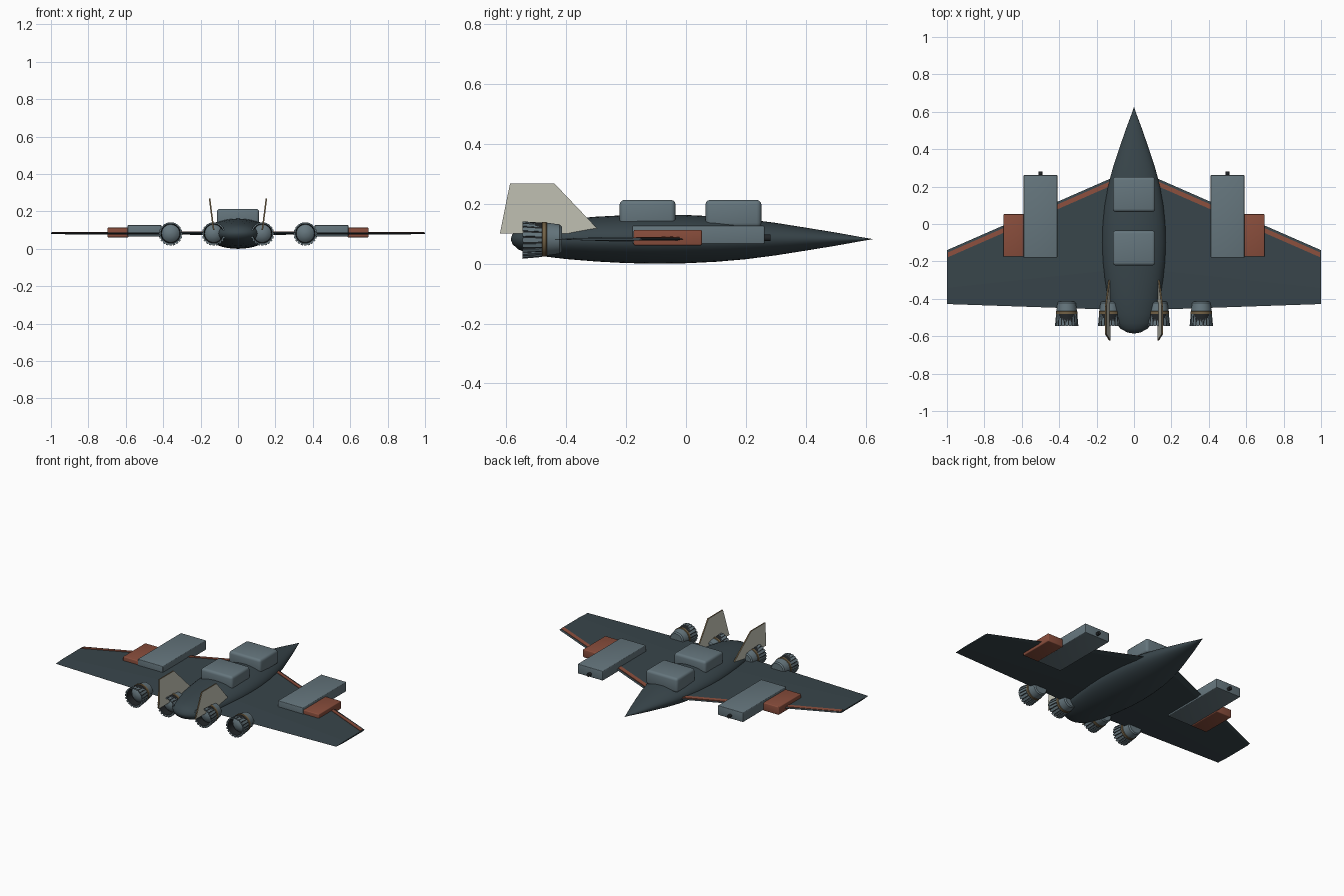
import bpy, bmesh, math
from mathutils import Vector

cube = bpy.data.objects.get("Cube")
if cube:
    bpy.data.objects.remove(cube, do_unlink=True)


def material(name, rgb):
    m = bpy.data.materials.new(name)
    m.use_nodes = True
    m.diffuse_color = (*rgb, 1)
    m.node_tree.nodes["Principled BSDF"].inputs["Base Color"].default_value = (*rgb, 1)
    return m


HULL = material("dark slate", (0.04, 0.06, 0.07))
GREY = material("blue grey", (0.13, 0.18, 0.205))
RUST = material("rust red", (0.25, 0.075, 0.045))
BONE = material("bone", (0.6, 0.6, 0.51))
BRASS = material("dull brass", (0.17, 0.12, 0.06))
BLACK = material("soot", (0.015, 0.018, 0.02))
MID = 0.082  # height of the centre line


def finish(name, bm, mats, smooth=False):
    bmesh.ops.recalc_face_normals(bm, faces=bm.faces)
    mesh = bpy.data.meshes.new(name)
    bm.to_mesh(mesh)
    bm.free()
    ob = bpy.data.objects.new(name, mesh)
    bpy.context.collection.objects.link(ob)
    for m in mats:
        mesh.materials.append(m)
    if smooth:
        bpy.ops.object.select_all(action='DESELECT')
        ob.select_set(True)
        bpy.context.view_layer.objects.active = ob
        bpy.ops.object.shade_smooth_by_angle(angle=math.radians(35))
    return ob


def loft(bm, rings, closed=False):
    """Skin a list of equally long point rings and cap the ends."""
    vs = [[bm.verts.new(p) for p in r] for r in rings]
    n = len(vs[0])
    faces = []
    pairs = list(zip(vs, vs[1:])) + ([(vs[-1], vs[0])] if closed else [])
    for a, b in pairs:
        faces.append([bm.faces.new((a[i], a[(i + 1) % n], b[(i + 1) % n], b[i]))
                      for i in range(n)])
    if not closed:
        bm.faces.new(vs[0])
        bm.faces.new(vs[-1])
    return faces


def ring(x, y, rx, rz, n):
    return [Vector((x + rx * math.cos(math.tau * i / n), y,
                    MID + rz * math.sin(math.tau * i / n))) for i in range(n)]


def box(name, lo, hi, mat, bevel):
    bm = bmesh.new()
    bmesh.ops.create_cube(bm, size=1)
    for v in bm.verts:
        v.co = Vector([lo[k] + (v.co[k] + 0.5) * (hi[k] - lo[k]) for k in range(3)])
    bmesh.ops.bevel(bm, geom=bm.edges[:], offset=bevel, segments=3,
                    profile=0.5, affect='EDGES')
    return finish(name, bm, [mat], True)


# Fuselage: flattened spindle, blunt tail and pointed nose
outline = [(-.585, .006), (-.58, .035), (-.56, .072), (-.53, .097), (-.48, .119),
           (-.4, .139), (-.3, .156), (-.2, .167), (-.1, .171), (0, .168), (.1, .158),
           (.2, .14), (.3, .113), (.4, .08), (.5, .046), (.58, .016), (.623, .001)]
bm = bmesh.new()
loft(bm, [ring(0, y, r, r * .48, 40) for y, r in outline])
finish("fuselage", bm, [HULL], True)

# Cabin blocks on the spine
box("rear_cabin", (-.113, -.222, .12), (.113, -.035, .213), GREY, .016)
box("front_cabin", (-.113, .065, .12), (.113, .252, .213), GREY, .016)


def wing_section(x):
    lead = .298 - .438 * x
    tail = -.462 + .034 * x
    t = .008 - .004 * x
    return lead, tail, t


def wing(s, side):
    # Thin tapered wing with sharp edges
    rings = []
    for x in (.05, 1):
        lead, tail, t = wing_section(x)
        chord = lead - tail
        pts = [(0, 0), (.06, t), (.7, t), (1, 0), (.7, -t), (.06, -t)]
        rings.append([Vector((s * x, lead - c * chord, MID + z)) for c, z in pts])
    bm = bmesh.new()
    loft(bm, rings)
    finish(side + "_wing", bm, [HULL])
    # Raised strip along the leading edge
    rings = []
    for x in (.1, .995):
        lead, _, t = wing_section(x)
        a, b = lead - .014, lead - .04
        rings.append([Vector((s * x, y, MID + z)) for y, z in
                      ((a, 0), (a, t + .001), (b, t + .003), (b, 0))])
    bm = bmesh.new()
    loft(bm, rings)
    finish(side + "_leading_strip", bm, [RUST])


def pods(s, side):
    def span(a, b):
        return min(s * a, s * b), max(s * a, s * b)
    a, b = span(.41, .59)
    box(side + "_pod", (a, -.18, .066), (b, .262, .127), GREY, .004)
    a, b = span(.585, .698)
    box(side + "_side_pod", (a, -.175, .061), (b, .053, .113), RUST, .005)
    # Short muzzle on the pod nose
    bm = bmesh.new()
    loft(bm, [[p + Vector((0, 0, .004)) for p in ring(s * .5, y, .011, .011, 16)]
              for y in (.25, .282)])
    finish(side + "_pod_muzzle", bm, [BLACK], True)


def fin(s, side):
    # Canted tail fin with a darker rim
    shape = [(-.622, .1), (-.588, .268), (-.44, .268), (-.28, .1)]
    rings = [[Vector((s * (.13 + .13 * (z - .1) + d), y, z)) for y, z in shape]
             for d in (-.004, .004)]
    bm = bmesh.new()
    for strip in loft(bm, rings):
        for f in strip:
            f.material_index = 1
    finish(side + "_fin", bm, [BONE, BRASS])


def engine(s, x, name):
    # Housing, brass collar, flared nozzle and recessed domed core
    profile = [(-.415, .042), (-.422, .049), (-.465, .055), (-.468, .058), (-.48, .058),
               (-.482, .055), (-.543, .059), (-.543, .052), (-.5, .048),
               (-.512, .036), (-.52, .018), (-.522, .002)]
    bm = bmesh.new()
    bands = loft(bm, [ring(s * x, y, r, r, 40) for y, r in profile])
    for i in (2, 3, 4):
        for f in bands[i]:
            f.material_index = 1
    for i in (5, 7):
        for f in bands[i]:
            f.material_index = 2
    finish(name, bm, [GREY, BRASS, BLACK], True)
    # Ring of nozzle petals
    bm = bmesh.new()
    n = 20
    for k in range(n):
        mid = math.tau * k / n
        rings = []
        for y, r in ((-.482, .057), (-.546, .063)):
            rings.append([Vector((s * x + q * math.cos(mid + w), y,
                                  MID - .003 + q * math.sin(mid + w)))
                          for q, w in ((r - .008, -.1), (r, -.1), (r, .1), (r - .008, .1))])
        loft(bm, rings)
    finish(name + "_petals", bm, [GREY])


for s, side in ((1, "left"), (-1, "right")):
    wing(s, side)
    pods(s, side)
    fin(s, side)
    engine(s, .13, side + "_inner_engine")
    engine(s, .36, side + "_outer_engine")
